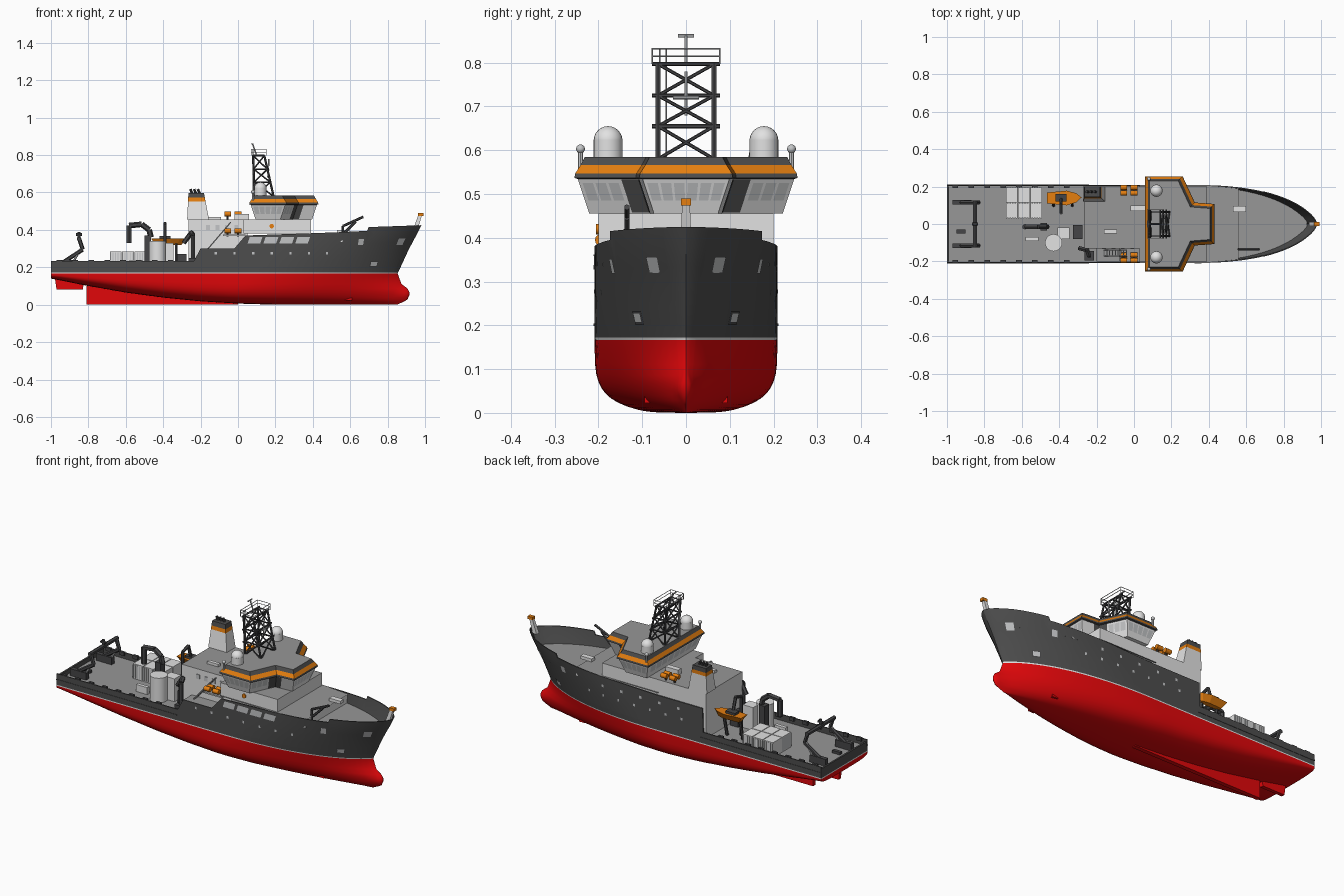
import bpy, bmesh, math
from mathutils import Vector, Matrix

if "Cube" in bpy.data.objects:
    bpy.data.objects.remove(bpy.data.objects["Cube"])


def mat(name, r, g, b):
    m = bpy.data.materials.new(name)
    m.use_nodes = True
    m.diffuse_color = (r, g, b, 1)
    m.node_tree.nodes["Principled BSDF"].inputs["Base Color"].default_value = (r, g, b, 1)
    return m


DARK = mat("hull grey", .075, .075, .075)
RED = mat("bottom red", .75, .002, .003)
WHITE = mat("house white", .76, .76, .76)
DECK = mat("deck grey", .31, .31, .31)
ORANGE = mat("safety orange", .78, .21, .005)
BLACK = mat("machinery grey", .06, .06, .063)
GLASS = mat("pale window", .55, .56, .57)


def finish(name, bm, mats, smooth=None):
    bmesh.ops.remove_doubles(bm, verts=bm.verts, dist=1e-5)
    bmesh.ops.recalc_face_normals(bm, faces=bm.faces)
    me = bpy.data.meshes.new(name)
    bm.to_mesh(me)
    bm.free()
    for m in mats:
        me.materials.append(m)
    ob = bpy.data.objects.new(name, me)
    bpy.context.collection.objects.link(ob)
    if smooth:
        bpy.ops.object.select_all(action="DESELECT")
        ob.select_set(True)
        bpy.context.view_layer.objects.active = ob
        bpy.ops.object.shade_smooth_by_angle(angle=math.radians(smooth))


def prism(name, bottom, top, z0, z1, m, cap=None):
    """Loft between two outlines, with an optional different roof."""
    bm = bmesh.new()
    a = [bm.verts.new((x, y, z0)) for x, y in bottom]
    b = [bm.verts.new((x, y, z1)) for x, y in top]
    for i in range(len(a)):
        j = (i + 1) % len(a)
        bm.faces.new((a[i], a[j], b[j], b[i]))
    bm.faces.new(a[::-1])
    bm.faces.new(b).material_index = 1 if cap else 0
    finish(name, bm, [m, cap] if cap else [m])


def rect(x0, x1, y0, y1):
    return [(x0, y0), (x1, y0), (x1, y1), (x0, y1)]


def box(name, x0, x1, y0, y1, z0, z1, m, cap=None):
    prism(name, rect(x0, x1, y0, y1), rect(x0, x1, y0, y1), z0, z1, m, cap)


def tubes(name, segs, r, m, sides=6):
    bm = bmesh.new()
    for p, q in segs:
        p, q = Vector(p), Vector(q)
        d = q - p
        M = Matrix.Translation((p + q) / 2) @ d.to_track_quat("Z", "Y").to_matrix().to_4x4()
        bmesh.ops.create_cone(bm, cap_ends=True, segments=sides, radius1=r, radius2=r, depth=d.length, matrix=M)
    finish(name, bm, [m], 40)


def path(*pts):
    return list(zip(pts, pts[1:]))


def ball(name, c, r, m):
    bm = bmesh.new()
    bmesh.ops.create_uvsphere(bm, u_segments=20, v_segments=12, radius=r, matrix=Matrix.Translation(c))
    finish(name, bm, [m], 60)


def lerp(table, v):
    for (a, p), (b, q) in zip(table, table[1:]):
        if v <= b:
            return p + (q - p) * max(0, v - a) / (b - a)
    return table[-1][1]


# Hull form: stem profile, keel line and half breadth
STEM = [(0, .85), (.025, .905), (.06, .92), (.09, .905), (.12, .86), (.14, .845), (.17, .855), (.3, .915), (.42, .98)]
KEEL = [(-1, .14), (-.8, .1), (-.6, .065), (-.4, .038), (-.2, .018), (0, .006), (.2, 0), (1, 0)]
WL = .166


def half(X, z):
    k = min(1, z / .4)
    x0 = -.1 + .4 * k
    t = max(0, (X - x0) / (.98 - x0))
    y = .209 * max(0, 1 - t ** (1.6 + k)) ** (1 - .35 * k)
    if X > .6:
        bulb = .05 * math.exp(-((z - .055) / .04) ** 2) * math.sqrt(max(0, 1 - ((X - .6) / .38) ** 2))
        y = max(y, bulb)
    return y


def skin(X, z, side, w=1):
    x = X + (lerp(STEM, z) - .98) * max(0, (X - .3) / .68) ** 2
    return Vector((x, side * w * half(X, z), z))


def stations(a, b, extra=()):
    n = max(2, int((b - a) / .035))
    s = {round(a + (b - a) * i / n, 4) for i in range(n + 1)} | {e for e in extra if a <= e <= b}
    return sorted(s)


bm = bmesh.new()
rings = []
for X in stations(-1, .98, (.95, .965, .975)):
    K = lerp(KEEL, X)
    ring = []
    for side in (-1, 1):
        col = []
        for i in range(13):
            a = math.pi / 2 * i / 12
            z = K + (WL - K) * (1 - max(0, math.cos(a)) ** .54)
            col.append(bm.verts.new(skin(X, z, side, math.sin(a) ** .54)))
        col += [bm.verts.new(skin(X, z, side)) for z in (.172, .2)]
        ring.append(col)
    rings.append(ring)


def hull_face(vs):
    f = bm.faces.new(vs)
    z = sum(v.co.z for v in vs) / 4
    f.material_index = 0 if z < WL else 1 if z < .172 else 2


for j in range(14):
    for r, s in zip(rings, rings[1:]):
        for k in (0, 1):
            hull_face((r[k][j], s[k][j], s[k][j + 1], r[k][j + 1]))
    hull_face((rings[0][0][j], rings[0][1][j], rings[0][1][j + 1], rings[0][0][j + 1]))
for r, s in zip(rings, rings[1:]):
    bm.faces.new((r[0][-1], s[0][-1], s[1][-1], r[1][-1])).material_index = 3
finish("hull", bm, [RED, WHITE, DARK, DECK], 40)

# Topsides and bulwarks, different on each side, with an outer and an inner skin
FORE = [(.56, .388), (.695, .395), (.7, .415), (.98, .425)]
TOPS = {-1: [(-1, .235), (-.235, .235), (-.2, .3), (-.02, .3), (.04, .37)] + FORE,
        1: [(-1, .235), (-.255, .235), (-.25, .37), (.04, .37)] + FORE}
for side, top in TOPS.items():
    bm = bmesh.new()
    cols = []
    for X in stations(-1, .98, [t[0] for t in top] + [.95, .965, .975]):
        outer = [skin(X, .2 + (lerp(top, X) - .2) * i / 5, side) for i in range(6)]
        inner = [v - Vector((0, side * min(.006, abs(v.y)), 0)) for v in reversed(outer)]
        cols.append([bm.verts.new(v) for v in outer + inner])
    for a, b in zip(cols, cols[1:]):
        for i in range(12):
            j = (i + 1) % 12
            bm.faces.new((a[i], b[i], b[j], a[j]))
    bm.faces.new(cols[0])
    finish("topside_" + ("left" if side > 0 else "right"), bm, [DARK], 40)


def deck(name, a, b, z):
    bm = bmesh.new()
    row = [[bm.verts.new(skin(X, z, s)) for s in (-1, 1)] for X in stations(a, b)]
    for p, q in zip(row, row[1:]):
        bm.faces.new((p[0], q[0], q[1], p[1]))
    finish(name, bm, [DECK])


deck("foredeck", .5, .97, .335)
deck("upper_deck", .03, .56, .383)
box("foredeck_step", .54, .56, -.19, .19, .335, .382, WHITE)
box("stern_bulwark", -1, -.99, -.2, .2, .2, .225, DARK)
box("skeg", -.81, 0, -.012, .012, .001, .1, RED)
prism("rudder", rect(-.97, -.83, -.01, .01), rect(-.98, -.82, -.01, .01), .08, .15, RED)
for s in (-1, 1):
    box("rub_rail", -1, -.24, s * .208 - .003, s * .208 + .003, .198, .204, DARK)
    box("thruster_frame", .573, .609, s * .087 - .008, s * .087 + .008, .023, .057, RED)
    for i in range(8):
        x = -.97 + i * .085
        box("fender", x, x + .03, s * .2 - .007, s * .2 + .007, .22, .24, BLACK)


# Hull plates: windows, portholes and anchors
def plate(name, X, z, w, h, side, m, lean=.0, lift=.002):
    bm = bmesh.new()
    c = [(-w, -h, -lean), (w, -h, -lean), (w, h, lean), (-w, h, lean)]
    bm.faces.new([bm.verts.new(skin(X + a / 2 + e, z + b / 2, side) + Vector((lift / 2, side * lift, 0))) for a, b, e in c])
    finish(name, bm, [m])


for i in range(4):
    plate("hull_window", .09 + i * .085, .345, .068, .034, -1, GLASS, .006)
for s in (-1, 1):
    for i in range(7):
        plate("porthole", -.12 + i * .1, .275, .012, .014, s, GLASS)
    plate("bow_port", .905, .337, .038, .036, s, GLASS)
    plate("side_port", .67, .335, .03, .034, s, GLASS)
    plate("anchor_recess", .775, .217, .054, .032, s, BLACK)
    plate("anchor_plate", .775, .217, .042, .022, s, GLASS, 0, .004)
for i in range(5):
    plate("upper_porthole", -.1 + i * .12, .33, .013, .015, 1, GLASS)

# Deckhouse
box("lower_house", -.2, .05, -.2, 0, .2, .298, WHITE, DECK)
box("main_house", -.265, .05, -.13, .2, .2, .455, WHITE, DECK)
box("forward_house", .03, .39, -.2, .2, .38, .455, WHITE, DECK)
box("raft_platform", -.08, .04, -.2, -.12, .368, .375, WHITE, DECK)
box("aft_locker", -.16, -.09, -.05, -.03, .455, .47, WHITE)
box("roof_locker", -.02, .06, .07, .1, .455, .485, WHITE)
box("fore_locker", .53, .6, .065, .095, .383, .4, WHITE)
for i in range(4):
    box("house_window", -.17 + i * .05, -.15 + i * .05, -.134, -.13, .4, .425, GLASS)
tubes("life_ring", [((.18, -.206, .42), (.18, -.199, .42))], .012, ORANGE, 16)
tubes("stairs", [((-.16, y, .3), (-.04, y, .44)) for y in (-.14, -.17)] +
      [((-.16 + i * .015, -.14, .3 + i * .0175), (-.16 + i * .015, -.17, .3 + i * .0175)) for i in range(9)], .003, GLASS)
for s, z in ((-1, .395), (1, .485)):
    for x in (-.055, 0):
        for y in (.165, .195):
            tubes("life_raft", [((x - .018, s * y, z), (x + .018, s * y, z))], .013, ORANGE, 12)
        tubes("raft_cradle", [((x, s * .18, z), (x, s * .18, z - .03))], .006, BLACK)

# Bridge: stacked bands following one outline
PLAN = [(.06, -.255), (.26, -.255), (.325, -.115), (.43, -.107), (.43, .107), (.325, .115), (.26, .255), (.06, .255)]


def inset(d):
    return [(x + (d if x < .2 else -d), y - math.copysign(d, y)) for x, y in PLAN]


BANDS = [(.034, .455, WHITE), (.008, .534, BLACK), (0, .537, DARK), (.002, .547, ORANGE), (.014, .566, DARK),
         (.024, .585, DECK)]
for (d0, z0, m), (d1, z1, n) in zip(BANDS, BANDS[1:]):
    prism("bridge_band", inset(d0), inset(d1), z0, z1, m, DECK if z1 > .58 else None)


def wall_panels(name, edges, z0, z1, m):
    """Thin panes on the sloping bridge wall: edge number, start, end, count."""
    bm = bmesh.new()
    rows = [(inset(.032 - .026 * (z - .455) / .079), z) for z in (z0, z1)]
    for e, f0, f1, n in edges:
        for i in range(n):
            step = (f1 - f0) / n
            a, b = f0 + step * (i + .1 * (n > 1)), f0 + step * (i + 1 - .1 * (n > 1))
            (p, zl), (q, zh) = rows
            pt = [Vector((*r[e], z)).lerp(Vector((*r[(e + 1) % 8], z)), f)
                  for r, z, f in ((p, zl, a), (p, zl, b), (q, zh, b), (q, zh, a))]
            bm.faces.new([bm.verts.new(v) for v in pt])
    finish(name, bm, [m])


wall_panels("bridge_windows", [(0, .05, .95, 5), (1, .05, .68, 3), (3, .03, .97, 6), (5, .32, .95, 3),
                               (6, .05, .95, 5), (7, .05, .95, 8)], .485, .525, GLASS)
wall_panels("bridge_dark_corners", [(1, .72, 1, 1), (2, 0, .3, 1), (4, .7, 1, 1), (5, 0, .28, 1)], .458, .533, DARK)
for s in (-1, 1):
    tubes("radome_base", [((.12, s * .178, .58), (.12, s * .178, .625))], .033, WHITE, 24)
    ball("radome", (.12, s * .178, .622), .033, WHITE)
    tubes("lamp_post", [((.08, s * .241, .55), (.08, s * .241, .6))], .006, GLASS, 8)
    ball("lamp", (.08, s * .241, .603), .01, GLASS)


# Lattice mast
def corner(z, sx, sy):
    t = (z - .58) / .22
    return Vector(((.19 - .05 * t) if sx > 0 else (.09 - .01 * t), sy * .064, z))


LEVELS = [.58, .655, .725, .797]
RING = [(-1, -1), (1, -1), (1, 1), (-1, 1)]
tubes("mast_legs", [(corner(.58, *c), corner(.797, *c)) for c in RING], .006, BLACK)
braces = []
for a, b in zip(LEVELS, LEVELS[1:]):
    for c, d in zip(RING, RING[1:] + RING[:1]):
        braces += [(corner(a, *c), corner(b, *d)), (corner(a, *d), corner(b, *c)), (corner(b, *c), corner(b, *d))]
tubes("mast_braces", braces, .004, BLACK)
for z in LEVELS[1:]:
    for sx in (-1, 1):
        tubes("mast_crossbar", [((corner(z, sx, 1).x, -.078, z), (corner(z, sx, 1).x, .078, z))], .005, BLACK)
rail = [(.07, -.077), (.15, -.077), (.15, .077), (.07, .077), (.07, -.077)]
tubes("mast_rail", [((*p, z), (*q, z)) for z in (.815, .832) for p, q in zip(rail, rail[1:])] +
      [((*p, .797), (*p, .832)) for p in rail], .0018, GLASS)
tubes("mast_ladder", [((.08, y, .58), (.08, y, .83)) for y in (-.06, -.045)], .002, GLASS)
tubes("mast_top_beam", [((.08, 0, .797), (.14, 0, .797))], .005, BLACK)
tubes("mast_pole", path((.1, 0, .797), (.078, 0, .86)) + [((.16, 0, .68), (.165, 0, .78))], .004, GLASS)
tubes("mast_antenna", [((.075, -.018, .861), (.075, .018, .861)), ((.165, -.03, .72), (.165, .03, .72))], .004, GLASS)

# Funnel
fr = [rect(-.272 + .007 * t, -.155 - .027 * t, .12 + .025 * t, .2) for t in (0, .69, .83, 1)]
for a, b, z0, z1, m in zip(fr, fr[1:], (.455, .553, .573), (.553, .573, .598), (WHITE, ORANGE, DARK)):
    prism("funnel", a, b, z0, z1, m)
tubes("exhaust_pipes", [((x + .012, .172, .59), (x, .172, .618)) for x in (-.255, -.235, -.215)], .007, BLACK, 8)

# Aft deck: containers, boat, cranes, winches
for i in range(3):
    for j in range(2):
        x, y = -.685 + i * .066, .032 + j * .083
        box("container", x, x + .062, y, y + .079, .2, .285, WHITE)
    for k in range(5):
        box("container_rib", -.685 + i * .066 + k * .0135, -.68 + i * .066 + k * .0135, .029, .197, .205, .28, GLASS)
hullform = [(-.465, .11), (-.36, .1), (-.31, .115), (-.28, .142), (-.31, .165), (-.36, .178), (-.465, .168)]
prism("rescue_boat", [(-.37 + (x + .37) * .75, .14 + (y - .14) * .4) for x, y in hullform], hullform, .318, .355, ORANGE)
box("boat_console", -.42, -.36, .12, .16, .355, .368, BLACK)
tubes("boat_davit", path((-.39, .06, .2), (-.39, .06, .42), (-.39, .11, .435), (-.39, .13, .37)) +
      [((-.43, .1, .2), (-.43, .13, .325)), ((-.33, .1, .2), (-.33, .13, .325))], .009, BLACK)
tubes("winch_drum", [((-.43, -.1, .2), (-.43, -.1, .34))], .046, WHITE, 20)
box("winch_house", -.41, -.345, -.08, -.02, .2, .33, WHITE)
box("winch_side_box", -.58, -.51, -.09, -.07, .2, .24, WHITE)
box("crane_post", -.5, -.465, -.035, .005, .2, .37, BLACK)
tubes("crane_boom", path((-.465, -.015, .36), (-.475, -.015, .4), (-.515, -.015, .43), (-.583, -.015, .423),
                         (-.583, -.015, .33)), .015, BLACK)
box("deck_winch", -.325, -.275, -.08, -.005, .2, .27, BLACK)
tubes("side_crane", path((-.24, -.17, .2), (-.24, -.17, .37), (-.25, -.14, .385), (-.29, -.13, .33)), .013, BLACK)
box("side_crane_base", -.265, -.215, -.195, -.145, .2, .25, BLACK)

# Stern gantry
for s in (-1, 1):
    y = s * .115
    box("gantry_foot", -.97, -.87, y - .012, y + .012, .2, .24, BLACK)
    tubes("gantry_leg", path((-.93, y, .23), (-.83, y, .295), (-.85, y, .355)), .011, BLACK)
    tubes("gantry_ram", path((-.88, y, .23), (-.84, y, .3)), .006, GLASS)
tubes("gantry_beam", path((-.85, -.125, .352), (-.85, .125, .352)), .012, BLACK)
tubes("gantry_sheave", path((-.85, 0, .35), (-.85, 0, .39)) + path((-.865, 0, .375), (-.835, 0, .375)), .008, BLACK)
box("deck_roller", -.95, -.9, -.05, -.03, .2, .215, BLACK)

# Foredeck crane and bow post
tubes("fore_crane", path((.56, -.135, .36), (.56, -.135, .42), (.67, -.135, .47)) +
      path((.57, -.135, .385), (.63, -.135, .445)), .007, BLACK)
prism("bow_post", rect(.935, .96, -.012, .012), rect(.962, .982, -.009, .009), .4, .474, WHITE)
box("bow_light", .962, .992, -.011, .011, .474, .49, ORANGE)
